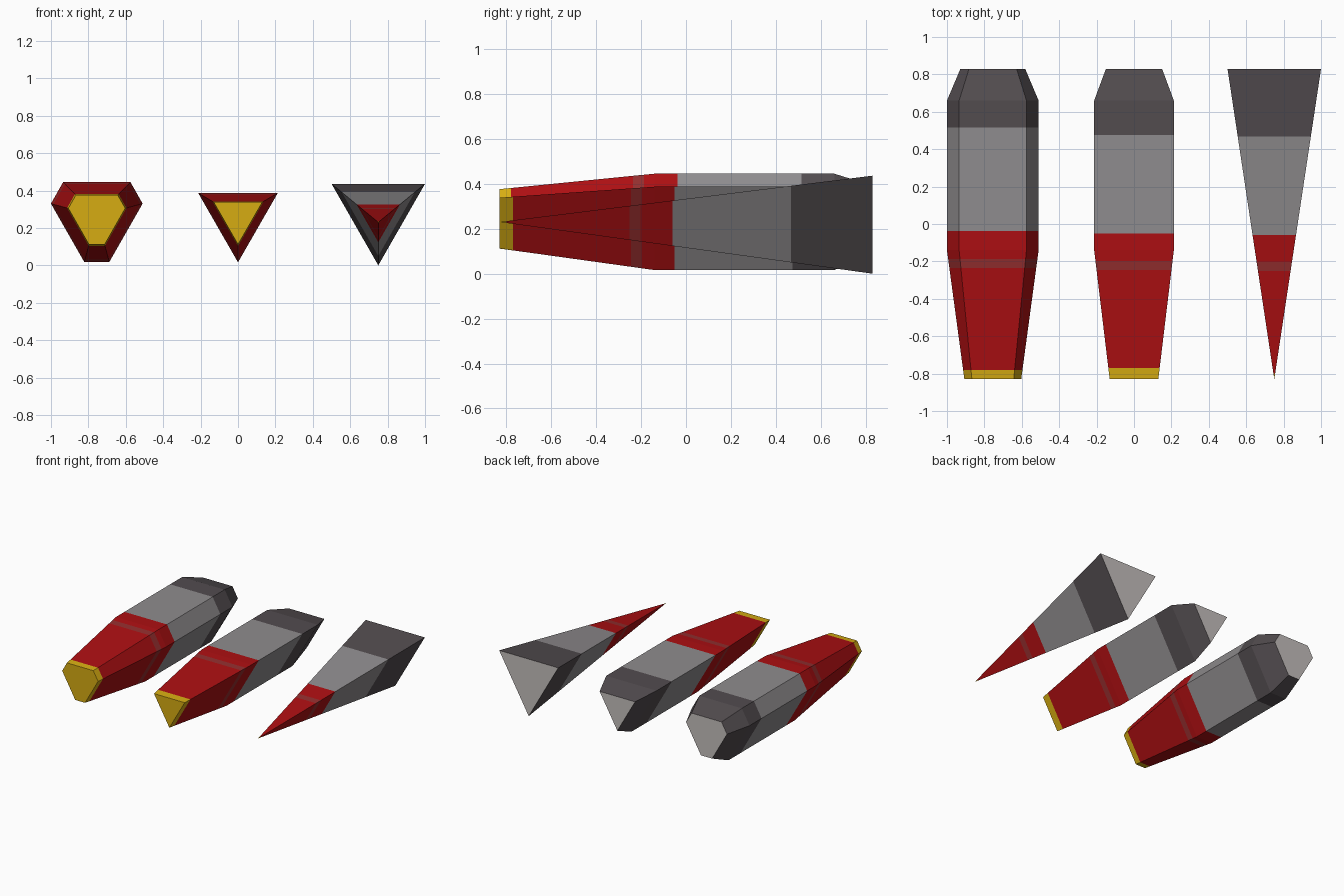
import bpy, bmesh

if "Cube" in bpy.data.objects:
    bpy.data.objects.remove(bpy.data.objects["Cube"])


def material(name, rgb):
    """Flat colour from 8-bit sRGB, stored as linear."""
    lin = [((c / 255 + 0.055) / 1.055) ** 2.4 for c in rgb]
    m = bpy.data.materials.new(name)
    m.diffuse_color = (*lin, 1)
    m.use_nodes = True
    m.node_tree.nodes["Principled BSDF"].inputs["Base Color"].default_value = m.diffuse_color
    return m


MATS = [
    material("yellow", (214, 172, 18)),
    material("red", (172, 15, 18)),
    material("faded_red", (146, 46, 46)),
    material("mid_grey", (143, 140, 142)),
    material("dark_grey", (82, 76, 79)),
    material("pale_grey", (196, 190, 188)),
    material("brown_red", (128, 66, 62)),
]
YELLOW, RED, STRIPE, GREY, DARK, PALE, BROWN = range(7)


def scale_at(y, keys):
    """Linear interpolation of the cross-section scale along the length."""
    for (y0, s0), (y1, s1) in zip(keys, keys[1:]):
        if y <= y1:
            return s0 + (s1 - s0) * (y - y0) / (y1 - y0)
    return keys[-1][1]


def crystal(name, cx, cz, profile, keys, cuts, rim=0.0):
    """Loft a scaled x/z profile along y, with colour bands ending at cuts."""
    bm = bmesh.new()
    ys = sorted({k[0] for k in keys} | set(cuts))
    rings = []
    for y in ys:
        s = scale_at(y, keys)
        rings.append([bm.verts.new((cx + px * s, y, cz + (pz - cz) * s))
                      for px, pz in profile])
    n = len(profile)
    bands = [YELLOW, RED, STRIPE, RED, GREY, DARK]
    for y0, y1, a, b in zip(ys, ys[1:], rings, rings[1:]):
        mid = (y0 + y1) / 2
        band = bands[sum(mid > c for c in cuts)]
        for i in range(n):
            j = (i + 1) % n
            bm.faces.new((a[i], a[j], b[j], b[i])).material_index = band
    # End caps; a pointed end collapses instead
    if keys[0][1] > 0:
        bm.faces.new(rings[0]).material_index = YELLOW
    back = bm.faces.new(rings[-1])
    back.material_index = PALE
    if rim:
        res = bmesh.ops.inset_region(bm, faces=[back], thickness=rim)
        for f in res["faces"]:
            f.material_index = BROWN
    bmesh.ops.remove_doubles(bm, verts=bm.verts, dist=1e-5)
    bmesh.ops.recalc_face_normals(bm, faces=bm.faces)
    me = bpy.data.meshes.new(name)
    bm.to_mesh(me)
    bm.free()
    for m in MATS:
        me.materials.append(m)
    ob = bpy.data.objects.new(name, me)
    bpy.context.collection.objects.link(ob)


# Six-sided crayon stub with a rimmed back end
half = [(0.18, 0.445), (0.245, 0.33), (0.067, 0.018)]
six = half + [(-x, z) for x, z in reversed(half)]
crystal("six_sided_stick", -0.755, 0.264, six,
        [(-0.83, 0.62), (-0.14, 1), (0.66, 1), (0.83, 0.706)],
        [-0.78, -0.235, -0.186, -0.037, 0.515], rim=0.016)

# Three-sided stick
crystal("three_sided_stick", 0, 0.262,
        [(0.213, 0.387), (0, 0.016), (-0.213, 0.387)],
        [(-0.83, 0.61), (-0.14, 1), (0.66, 1), (0.83, 0.704)],
        [-0.77, -0.245, -0.197, -0.052, 0.475])

# Pointed three-sided spike
crystal("pointed_spike", 0.75, 0.23,
        [(0.25, 0.436), (0, 0), (-0.25, 0.436)],
        [(-0.83, 0), (0.83, 1)],
        [-0.80, -0.252, -0.203, -0.06, 0.468])
